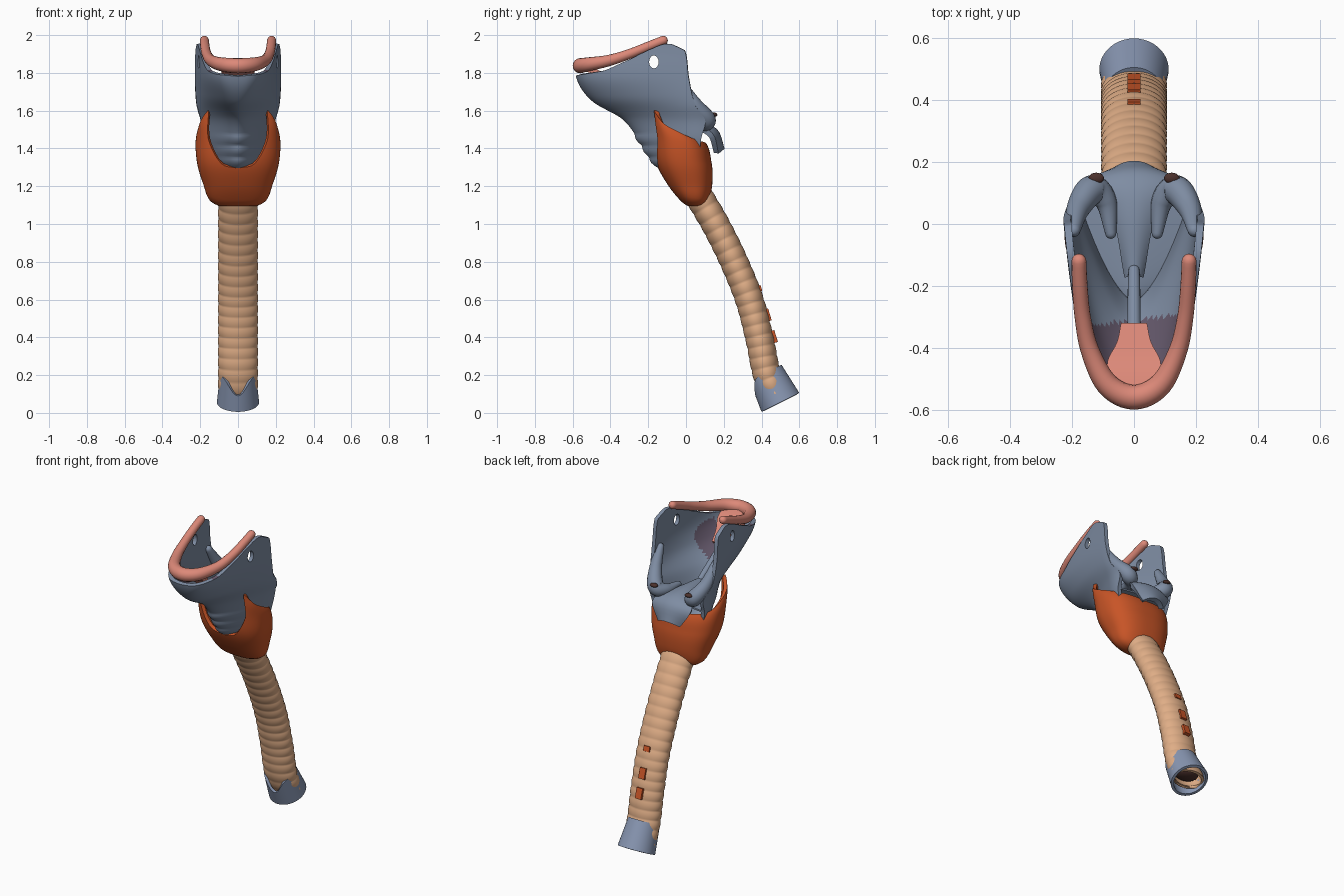
import bpy, bmesh, math
from mathutils import Vector

if "Cube" in bpy.data.objects:
    bpy.data.objects.remove(bpy.data.objects["Cube"])


def material(name, rgb):
    m = bpy.data.materials.new(name)
    m.diffuse_color = (*rgb, 1)
    m.use_nodes = True
    m.node_tree.nodes["Principled BSDF"].inputs["Base Color"].default_value = m.diffuse_color
    return m


BLUE = material("slate_blue", (.21, .265, .365))
COLLAR = material("light_slate", (.25, .31, .45))
PINK = material("salmon_pink", (.72, .25, .19))
ORANGE = material("burnt_orange", (.58, .09, .02))
TAN = material("tan", (.74, .42, .24))
PURPLE = material("dull_purple", (.13, .10, .15))
DARK = material("dark_brown", (.07, .03, .025))


def lerp(table, x):
    """Smooth (Catmull) lookup of x in [(x, value), ...]."""
    if x <= table[0][0]:
        return table[0][1]
    for i in range(len(table) - 1):
        (x0, a), (x1, b) = table[i], table[i + 1]
        if x <= x1:
            t = (x - x0) / (x1 - x0)
            p = table[max(i - 1, 0)]
            q = table[min(i + 2, len(table) - 1)]
            m0 = (b - p[1]) / (x1 - p[0]) * (x1 - x0)
            m1 = (q[1] - a) / (q[0] - x0) * (x1 - x0)
            return ((2*t**3 - 3*t*t + 1) * a + (t**3 - 2*t*t + t) * m0
                    + (3*t*t - 2*t**3) * b + (t**3 - t*t) * m1)
    return table[-1][1]


def finish(o, mat):
    if mat:
        o.data.materials.append(mat)
    bpy.ops.object.select_all(action='DESELECT')
    o.select_set(True)
    bpy.context.view_layer.objects.active = o
    bm = bmesh.new()
    bm.from_mesh(o.data)
    bmesh.ops.recalc_face_normals(bm, faces=bm.faces)
    bm.to_mesh(o.data)
    bm.free()
    bpy.ops.object.shade_smooth_by_angle(angle=math.radians(50))


def grid(name, f, nu, nv, mat, thick=0, closed=False):
    """Surface f(u, v), u and v in 0..1, optionally thickened."""
    cols = nu if closed else nu + 1
    verts = [f(i / nu, j / nv) for j in range(nv + 1) for i in range(cols)]
    faces = [(j*cols + i, j*cols + (i+1) % cols, (j+1)*cols + (i+1) % cols, (j+1)*cols + i)
             for j in range(nv) for i in range(nu)]
    me = bpy.data.meshes.new(name)
    me.from_pydata(verts, [], faces)
    o = bpy.data.objects.new(name, me)
    bpy.context.collection.objects.link(o)
    bpy.context.view_layer.objects.active = o
    if thick:
        s = o.modifiers.new("thickness", 'SOLIDIFY')
        s.thickness, s.offset = thick, 0
        bpy.ops.object.modifier_apply(modifier=s.name)
    finish(o, mat)
    return o


def rod(name, pts, mat):
    """Round tapered rod through (x, y, z, radius) points, with round ends."""
    n = len(pts) - 1
    tab = [[(i / n, p[k]) for i, p in enumerate(pts)] for k in range(4)]
    at = lambda t: Vector([lerp(tab[k], t) for k in range(3)])

    def f(u, v):
        t = min(max((v - .06) / .88, 0), 1)
        d = (at(min(t + .01, 1)) - at(max(t - .01, 0))).normalized()
        r = lerp(tab[3], t)
        e = max(0, (.06 - v) / .06, (v - .94) / .06)
        c = at(t) + d * r * math.sin(e * math.pi / 2) * (-1 if v < .5 else 1)
        r *= max(math.cos(e * math.pi / 2), .01)
        s = d.cross(Vector((0, 0, 1))).normalized()
        a = u * math.tau
        return c + s * r * math.cos(a) + s.cross(d) * r * math.sin(a)
    return grid(name, f, 16, 66, mat, closed=True)


def ball(name, loc, scale, mat):
    bpy.ops.mesh.primitive_uv_sphere_add(segments=20, ring_count=10, radius=1, location=loc)
    o = bpy.context.object
    o.name, o.scale = name, scale
    finish(o, mat)


# Ringed windpipe: curved oval tube with rippled radius
PATH_Y = [(.07, .49), (.2, .43), (.39, .39), (.6, .335), (.81, .25), (1, .155), (1.12, .085), (1.2, .04)]


def windpipe(u, v):
    z = .07 + 1.13 * v
    y = lerp(PATH_Y, z)
    d = Vector((0, lerp(PATH_Y, z + .01) - lerp(PATH_Y, z - .01), .02)).normalized()
    a = u * math.tau
    k = 1 + .05 * (abs(math.sin(v * math.pi * 20)) - .6)
    n = Vector((0, d.z, -d.y))
    return Vector((.097 * k * math.sin(a), y, z)) + n * (-.066 * k * math.cos(a))


grid("windpipe", windpipe, 40, 160, TAN, .016, True)
ball("windpipe_inside", (0, .47, .11), (.075, .06, .03), DARK)

# Small studs on the back of the windpipe
for i, (y, z, h) in enumerate([(.385, .655, .016), (.43, .515, .033), (.463, .40, .033)]):
    bpy.ops.mesh.primitive_cube_add(size=1, location=(0, y - .01, z), rotation=(.3, 0, 0))
    o = bpy.context.object
    o.name, o.scale = "back_stud_%d" % i, (.042, .05, h * 2)
    b = o.modifiers.new("round", 'BEVEL')
    b.width, b.segments = .008, 2
    finish(o, ORANGE)


# Tilted collar at the foot, cut lower in front
def collar(u, v):
    a = u * math.tau
    c = math.cos(a)
    h = (.175 - .085 * max(0, c) ** 6) * v
    r = .104 - .10 * h
    return (r * math.sin(a), .5 - .447 * h - .894 * r * c, .055 + .894 * h - .447 * r * c)


grid("foot_collar", collar, 48, 10, COLLAR, .016, True)

# Orange cup with two tall side horns
CUP_F = [(1.1, .02), (1.13, -.02), (1.21, -.085), (1.32, -.145), (1.44, -.165), (1.6, -.17)]
CUP_B = [(1.1, .09), (1.13, .11), (1.21, .128), (1.32, .125), (1.44, .085), (1.52, -.04), (1.6, -.12)]
CUP_X = [(1.1, .09), (1.13, .14), (1.21, .172), (1.32, .205), (1.44, .213), (1.52, .196), (1.6, .17)]
CUP_T = [(0, 1.3), (20, 1.325), (40, 1.44), (58, 1.59), (70, 1.59), (90, 1.52), (120, 1.45), (180, 1.42)]


def cup(u, v):
    a = u * math.tau
    s, c = math.sin(a), math.cos(a)
    top = lerp(CUP_T, math.degrees(math.acos(max(-1, min(1, c)))))
    w = max(0, (v - .08) / .92)
    z = 1.105 + (top - 1.105) * w
    k = min(1, .5 + v / .16)
    f, b, p = lerp(CUP_F, z), lerp(CUP_B, z), 2 / 2.5
    x = lerp(CUP_X, z) * k * math.copysign(abs(s) ** p, s)
    y = (f + b) / 2 - (b - f) / 2 * k * math.copysign(abs(c) ** p, c)
    return (x, y, z)


grid("orange_cup", cup, 96, 30, ORANGE, .022, True)

# Main blue shield: U-shaped shell open at the top and back
SH_F = [(1.3, -.13), (1.34, -.17), (1.45, -.24), (1.565, -.33), (1.66, -.49), (1.78, -.57), (1.97, -.575)]
SH_B = [(1.3, .07), (1.45, .08), (1.55, .10), (1.63, .05), (1.77, .016), (1.9, 0), (1.97, -.03)]
SH_X = [(1.3, .12), (1.34, .15), (1.45, .19), (1.6, .212), (1.78, .217), (1.97, .212)]
SH_E = [(1.3, .55), (1.6, .58), (1.68, .42), (1.78, .28), (1.97, .27)]
SH_T = [(0, 1.785), (.55, 1.81), (.72, 1.86), (.86, 1.925), (.95, 1.955), (1, 1.92)]


def shield_at(a, z):
    s, a = (1 if a > 0 else -1), abs(a)
    t = a ** 2.5
    f, b = lerp(SH_F, z), lerp(SH_B, z)
    if z < 1.48:
        f -= .012 * abs(math.sin((z - 1.3) * math.pi / .06)) * (1 - t)
    y = f + (b - f) * t
    x = lerp(SH_X, z) * t ** lerp(SH_E, z) * (1 - 12 * max(0, y) ** 2)
    return (s * x, y, z)


def shield(u, v):
    a = 2 * u - 1
    return shield_at(a, 1.3 + (lerp(SH_T, abs(a)) - 1.3) * v)


shell = grid("blue_shield", shield, 96, 44, BLUE, .024)
bpy.ops.mesh.primitive_cylinder_add(vertices=24, radius=1, depth=1, location=(0, -.17, 1.858),
                                    rotation=(0, math.pi / 2, 0))
cutter = bpy.context.object
cutter.name, cutter.scale, cutter.hide_render = "hole_cutter", (.034, .025, 1), True
bpy.context.view_layer.objects.active = shell
bo = shell.modifiers.new("side_holes", 'BOOLEAN')
bo.object, bo.operation = cutter, 'DIFFERENCE'
bpy.ops.object.modifier_apply(modifier=bo.name)
bpy.data.objects.remove(cutter)
# Purple lining on the inner front faces
shell.data.materials.append(PURPLE)
for p in shell.data.polygons:
    c = p.center
    if p.normal.z > .2 and -.46 < c.y < -.31 + .12 * c.x and abs(c.x) < .15:
        p.material_index = 1


# Inner floor and rear plate
def floor(u, v):
    x, y, z = shield_at(2 * u - 1, 1.46)
    return (x * v, y, z + .02 * (1 - v))


grid("inner_floor", floor, 48, 6, BLUE, .01)
RP_Y = [(0, .19), (.2, .155), (.5, .05), (1, -.17)]
RP_Z = [(0, 1.395), (.2, 1.49), (.5, 1.53), (1, 1.53)]
RP_W = [(0, .07), (.2, .13), (.5, .065), (1, .018)]


def rear_plate(u, v):
    k = 2 * u - 1
    return (lerp(RP_W, v) * k, lerp(RP_Y, v) - .03 * k * k * (1 - v), lerp(RP_Z, v) - .02 * k * k)


grid("rear_plate", rear_plate, 16, 24, BLUE, .03)
rod("centre_stem", [(0, -.15, 1.54, .018), (0, -.2, 1.57, .02), (0, -.33, 1.65, .022)], BLUE)
for s, side in ((-1, "left"), (1, "right")):
    rod(side + "_rear_lobe", [(s * .195, -.02, 1.74, .022), (s * .18, .05, 1.63, .038),
                              (s * .135, .11, 1.55, .048), (s * .09, .07, 1.53, .035),
                              (s * .075, -.03, 1.53, .018)], BLUE)
    ball(side + "_rear_pit", (s * .122, .148, 1.578), (.025, .018, .012), DARK)

# Pink arch along the rim, with a tongue running down inside
half = [(.178, -.12, 1.972, .024), (.175, -.2, 1.94, .025), (.166, -.3, 1.90, .026),
        (.142, -.41, 1.865, .03), (.085, -.52, 1.845, .037)]
rod("pink_arch", [(-x, y, z, r) for x, y, z, r in half] + [(0, -.56, 1.838, .04)] + half[::-1], PINK)
T_Y = [(0, -.55), (.5, -.45), (1, -.33)]
T_Z = [(0, 1.83), (.5, 1.79), (1, 1.69)]
T_W = [(0, .085), (.5, .085), (.75, .055), (1, .042)]
grid("pink_tongue", lambda u, v: ((2*u - 1) * lerp(T_W, v), lerp(T_Y, v), lerp(T_Z, v)), 12, 16, PINK, .03)
